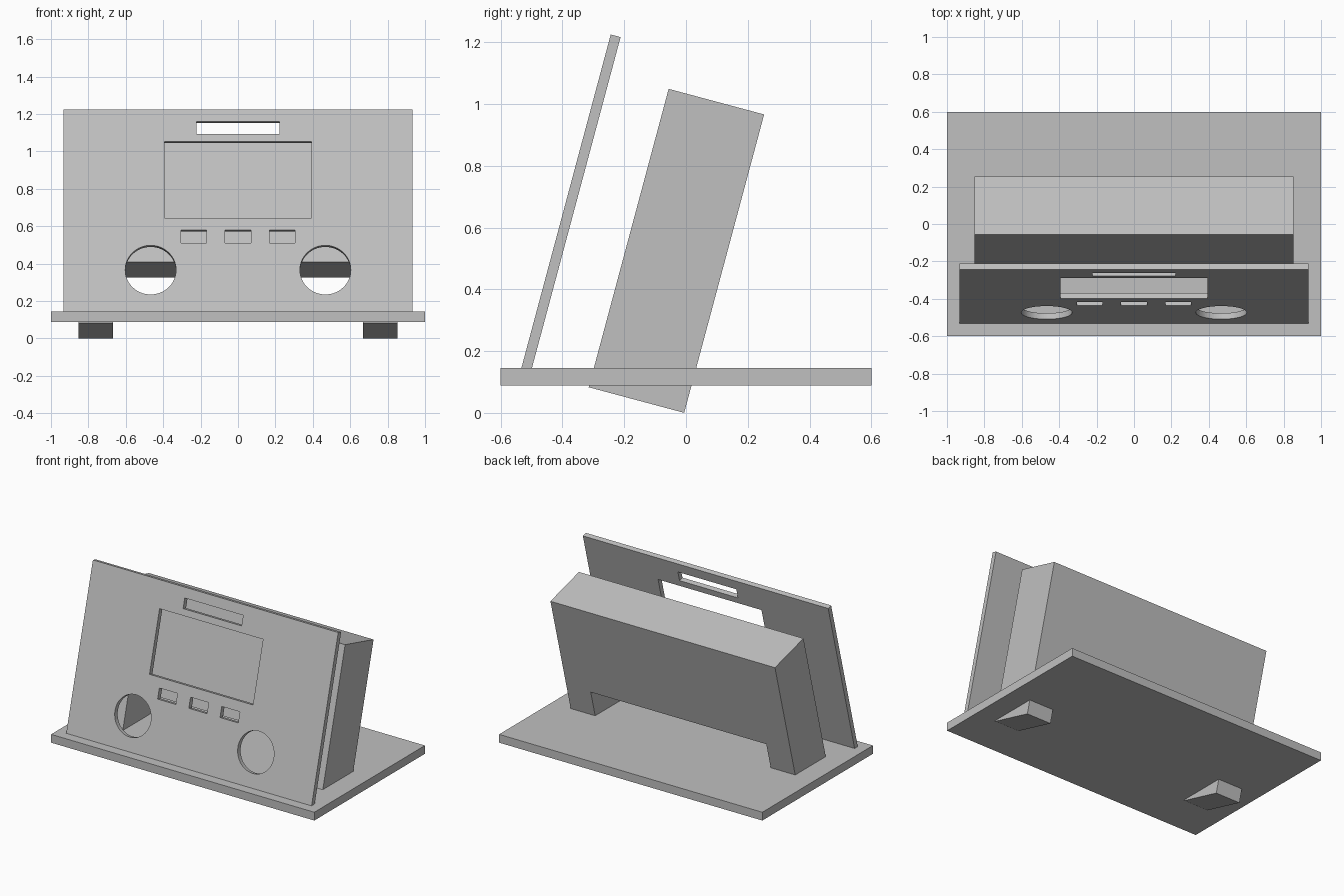
import bpy, bmesh, math
from mathutils import Matrix

cube = bpy.data.objects.get("Cube")
if cube:
    bpy.data.objects.remove(cube, do_unlink=True)

TILT = math.radians(15)
LEAN = Matrix.Rotation(-TILT, 4, 'X')

grey = bpy.data.materials.new("light grey")
grey.use_nodes = True
grey.diffuse_color = (0.53, 0.53, 0.53, 1)
grey.node_tree.nodes["Principled BSDF"].inputs["Base Color"].default_value = grey.diffuse_color


def prism(name, outline, y0, y1, matrix=Matrix()):
    """Extrude an outline in x and z from y0 to y1, then place it."""
    bm = bmesh.new()
    face = bm.faces.new([bm.verts.new((x, y0, z)) for x, z in outline])
    new = bmesh.ops.extrude_face_region(bm, geom=[face])["geom"]
    moved = [v for v in new if isinstance(v, bmesh.types.BMVert)]
    bmesh.ops.translate(bm, verts=moved, vec=(0, y1 - y0, 0))
    bmesh.ops.recalc_face_normals(bm, faces=bm.faces)
    mesh = bpy.data.meshes.new(name)
    bm.to_mesh(mesh)
    bm.free()
    mesh.materials.append(grey)
    obj = bpy.data.objects.new(name, mesh)
    obj.matrix_world = matrix
    bpy.context.collection.objects.link(obj)
    return obj


def rect(x0, x1, z0, z1):
    return [(x0, z0), (x1, z0), (x1, z1), (x0, z1)]


def circle(cx, cz, r, n=64):
    return [(cx + r * math.cos(math.tau * i / n), cz + r * math.sin(math.tau * i / n))
            for i in range(n)]


# Base plate
BASE_TOP = 0.145
prism("base_plate", rect(-1, 1, 0.088, BASE_TOP), -0.6, 0.6)

# Leaning body with an arch between two legs that pass through the base
W, LEG, ARCH, H = 0.853, 0.667, 0.337, 1.0
prism("body",
      [(-W, 0), (-LEG, 0), (-LEG, ARCH), (LEG, ARCH), (LEG, 0), (W, 0), (W, H), (-W, H)],
      0, 0.32, Matrix.Translation((0, -0.315, 0.083)) @ LEAN)

# Leaning front panel
place = Matrix.Translation((0, -0.533, BASE_TOP)) @ LEAN


def up(z):
    """Height above ground to distance along the leaning panel."""
    return (z - BASE_TOP) / math.cos(TILT)


panel = prism("front_panel", rect(-0.932, 0.932, -0.03, up(1.225)), 0, 0.033, place)

# Openings: screen, top slot, three buttons, two speakers
openings = [rect(-0.393, 0.393, up(0.643), up(1.052)),
            rect(-0.222, 0.222, up(1.094), up(1.16))]
openings += [rect(x - 0.069, x + 0.069, up(0.51), up(0.579)) for x in (-0.237, 0, 0.237)]
openings += [circle(x, up(0.366), 0.136) for x in (-0.467, 0.467)]

cutters = []
for i, outline in enumerate(openings):
    cutter = prism(f"opening_cutter_{i}", outline, -0.1, 0.1, place)
    cutter.hide_render = True
    mod = panel.modifiers.new(f"opening_{i}", 'BOOLEAN')
    mod.operation = 'DIFFERENCE'
    mod.solver = 'EXACT'
    mod.object = cutter
    cutters.append(cutter)

# Apply the cuts and drop the cutters
bpy.context.view_layer.update()
cut = bpy.data.meshes.new_from_object(panel.evaluated_get(bpy.context.evaluated_depsgraph_get()))
panel.modifiers.clear()
panel.data = cut
for cutter in cutters:
    bpy.data.objects.remove(cutter, do_unlink=True)
